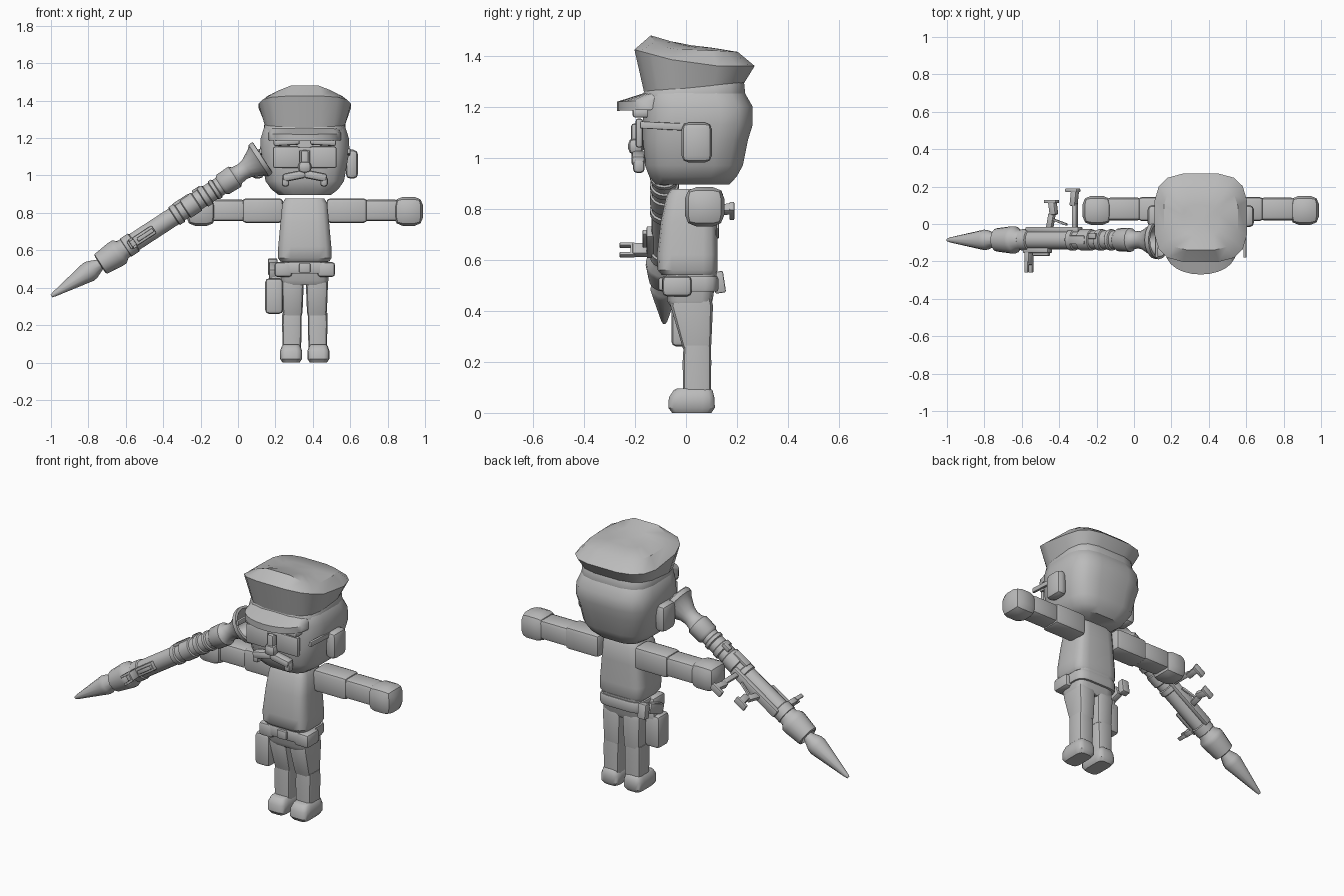
import bpy, bmesh, math
from mathutils import Matrix, Vector, Euler

CX = 0.357  # body centre line
grey = bpy.data.materials.new("plain grey")
grey.diffuse_color = (0.5, 0.5, 0.5, 1)


def finish(name, bm, angle=38):
    bmesh.ops.recalc_face_normals(bm, faces=bm.faces)
    me = bpy.data.meshes.new(name)
    bm.to_mesh(me)
    bm.free()
    me.materials.append(grey)
    for p in me.polygons:
        p.use_smooth = True
    me.set_sharp_from_angle(angle=math.radians(angle))
    ob = bpy.data.objects.new(name, me)
    bpy.context.collection.objects.link(ob)
    return ob


def box(name, c, size, bevel=0.015, rot=(0, 0, 0), mat=None, segs=2):
    bm = bmesh.new()
    bmesh.ops.create_cube(bm, size=1)
    bmesh.ops.scale(bm, vec=size, verts=bm.verts)
    if bevel:
        bmesh.ops.bevel(bm, geom=bm.edges[:], offset=bevel, segments=segs,
                        affect='EDGES', profile=0.5)
    m = Matrix.Translation(c) @ Euler(rot).to_matrix().to_4x4()
    bm.transform(mat @ m if mat else m)
    return finish(name, bm)


def skin(name, rings, cap=True):
    bm = bmesh.new()
    vs = [[bm.verts.new(p) for p in r] for r in rings]
    n = len(vs[0])
    for a, b in zip(vs, vs[1:]):
        for i in range(n):
            bm.faces.new((a[i], a[(i + 1) % n], b[(i + 1) % n], b[i]))
    if cap:
        for r in (vs[0], vs[-1]):
            c = sum((v.co for v in r), Vector()) / n
            cv = bm.verts.new(c)
            for i in range(n):
                bm.faces.new((r[i], r[(i + 1) % n], cv))
    return finish(name, bm)


def loft(name, rows, cx=CX, n=16, power=4, zfun=None):
    """rows: z, half width, front y, back y"""
    rings = []
    for k, (z, hx, y0, y1) in enumerate(rows):
        r = []
        for i in range(n):
            a = 2 * math.pi * (i + 0.5) / n
            c, s = math.cos(a), math.sin(a)
            u = math.copysign(abs(c) ** (2 / power), c)
            v = math.copysign(abs(s) ** (2 / power), s)
            dz = zfun(k, u, v) if zfun else 0
            r.append(Vector((cx + hx * u, (y0 + y1) / 2 + (y1 - y0) / 2 * v, z + dz)))
        rings.append(r)
    return skin(name, rings)


def lathe(name, prof, mat, n=16):
    """prof: distance along axis, radius"""
    return skin(name, [[mat @ Vector((r * math.cos(2 * math.pi * i / n),
                                      r * math.sin(2 * math.pi * i / n), s))
                        for i in range(n)] for s, r in prof])


# head
loft("head", [(.895, .14, -.12, .17), (.925, .18, -.145, .2), (.97, .212, -.163, .225),
              (1.07, .23, -.17, .245), (1.13, .242, -.17, .264), (1.2, .238, -.17, .264),
              (1.25, .222, -.165, .235), (1.28, .2, -.15, .22)], power=3.6)

# cap: band, crown and visor
loft("cap_band", [(1.21, .215, -.165, .232), (1.225, .222, -.172, .235),
                  (1.275, .218, -.168, .23), (1.29, .21, -.16, .222)], power=3.6,
     zfun=lambda k, u, v: .02 * v)


def crown_z(k, u, v):
    front = max(0, -v)
    if k == 0:
        return .02 * v
    if k == 1:
        return .065 * front
    if k == 2:
        return .065 * front * (1 - u * u) - .01 * max(0, v)
    return .025 * front


loft("cap_crown", [(1.27, .215, -.165, .228), (1.36, .25, -.205, .272),
                   (1.425, .20, -.14, .205), (1.432, .1, -.06, .1)],
     power=3.4, zfun=crown_z)
vis = []
for i in range(13):
    a = math.radians(-84 + 14 * i)
    sx, cy = math.sin(a), max(0, math.cos(a))
    xi, yi = CX + .185 * sx, -.09 - .07 * cy ** .6
    xo, yo = CX + .195 * sx, -.10 - .17 * cy ** .7
    zo = 1.225 - .005 * cy
    vis.append([Vector(p) for p in ((xi, yi, 1.255), (xo, yo, zo),
                                    (xo, yo, zo - .036), (xi, yi, 1.21))])
skin("cap_visor", vis)

# face: glasses, brows, nose, moustache, ears
for s in (-1, 1):
    box("lens", (CX + s * .098, -.183, 1.097), (.145, .03, .115), .012)
    box("brow", (CX + s * .098, -.175, 1.178), (.14, .07, .035), .012, (0, s * .06, 0))
    box("glasses_arm", (CX + s * .236, -.055, 1.123), (.016, .25, .028), .004, (-.05, 0, 0))
    box("ear", (CX + s * .252, .042, 1.06), (.065, .118, .155), .025)
    box("moustache_half", (CX + s * .057, -.187, .998), (.125, .055, .045), .016, (0, s * .2, 0))
    box("moustache_tip", (CX + s * .103, -.185, .968), (.04, .045, .055), .015)
box("glasses_bridge", (CX, -.185, 1.14), (.08, .02, .02), .005)
box("nose", (CX, -.19, 1.08), (.042, .05, .11), .012)
box("nose_tip", (CX, -.197, 1.045), (.07, .06, .065), .024)

# torso and hips
loft("torso", [(.54, .132, -.095, .115), (.56, .145, -.112, .125), (.62, .143, -.115, .125),
               (.75, .131, -.1, .122), (.85, .121, -.078, .118), (.877, .105, -.06, .1)],
     power=5)
loft("hips", [(.415, .118, -.06, .095), (.44, .128, -.075, .105), (.55, .125, -.08, .122)], power=5)
loft("belt", [(.475, .137, -.09, .124), (.485, .14, -.094, .128),
              (.525, .14, -.094, .128), (.535, .137, -.09, .124)], power=5)

# arms, legs, feet
for s in (-1, 1):
    box("upper_arm", (CX + s * .225, .08, .812), (.22, .13, .132), .022)
    box("forearm", (CX + s * .41, .08, .813), (.19, .122, .115), .022)
    box("hand", (CX + s * .555, .073, .808), (.155, .155, .155), .046)
    x = CX + s * .065
    loft("thigh", [(.25, .05, -.012, .098), (.27, .054, -.018, .1),
                   (.42, .06, -.062, .107), (.45, .058, -.055, .1)], x, 12, 5)
    xs = CX + s * .069
    loft("shin", [(.07, .05, -.012, .098), (.2, .053, -.014, .1), (.265, .052, -.01, .098)], xs, 12, 5)
    loft("foot", [(0, .046, -.055, .1), (.02, .06, -.07, .114), (.06, .06, -.068, .112),
                  (.088, .05, -.05, .105), (.096, .042, -.035, .095)], CX + s * .073, 16, 4.5)
    box("side_pouch", (CX + s * .115, -.035, .497), (.095, .115, .08), .018)
box("belt_buckle", (CX, -.097, .505), (.06, .02, .05), .006)

# holster and pistol
box("holster", (.193, -.005, .355), (.095, .105, .19), .02)
box("holster_strap", (.205, .01, .44), (.06, .075, .09), .012)
box("pistol_body", (.185, .03, .49), (.04, .13, .06), .008, (.35, 0, 0))
box("pistol_grip", (.185, .13, .512), (.05, .042, .085), .006, (.15, 0, 0))

# launcher: local z runs from the warhead tip to the exhaust
d = Vector((.838, 0, .5457)).normalized()
yv = Vector((0, 1, 0))
xv = yv.cross(d)
M = Matrix((xv, yv, d)).transposed().to_4x4()
M.translation = Vector((-.998, -.085, .355))
lathe("warhead", [(0, .008), (.02, .014), (.235, .055), (.26, .052), (.32, .026), (.36, .026)], M, 12)
lathe("launcher_muzzle", [(.345, .03), (.31, .05), (.315, .062), (.41, .073), (.435, .072),
                          (.455, .055), (.49, .052)], M)
lathe("launcher_tube", [(.45, .05), (1.12, .05)], M)
for a, b in ((.47, .53), (.78, .82), (.85, .93), (.96, 1.0), (1.03, 1.06)):
    lathe("tube_ring", [(a, .049), (a + .006, .057), (b - .006, .057), (b, .049)], M)
lathe("launcher_chamber", [(1.08, .05), (1.095, .062), (1.17, .064), (1.185, .05), (1.22, .046),
                           (1.25, .052), (1.31, .085), (1.325, .102), (1.35, .104),
                           (1.352, .09), (1.3, .055), (1.22, .025)], M)

# launcher fittings (local x down, y back)
box("heat_shield", (0, .055, .68), (.05, .03, .34), .008, mat=M)
box("front_grip_neck", (0, .10, .66), (.028, .08, .035), .006, (.2, 0, 0), M)
box("front_grip", (0, .17, .675), (.036, .075, .04), .008, (-.15, 0, 0), M)
box("front_grip_foot", (0, .205, .665), (.04, .018, .075), .005, mat=M)
box("trigger_guard", (0, .095, .72), (.016, .012, .09), .003, (.3, 0, 0), M)
box("rear_grip_neck", (0, .12, .815), (.026, .15, .028), .006, mat=M)
box("rear_grip", (0, .225, .81), (.036, .09, .036), .008, (.12, 0, 0), M)
box("rear_grip_foot", (0, .265, .8), (.04, .02, .075), .005, mat=M)
box("sight_base", (0, -.055, .575), (.05, .03, .16), .006, mat=M)
box("sight_rail", (0, -.075, .6), (.022, .02, .1), .004, mat=M)
box("sight_post", (0, -.095, .52), (.05, .06, .03), .005, mat=M)
for s in (-1, 1):
    box("sight_prong", (s * .022, -.145, .52), (.014, .06, .022), .003, mat=M)
box("sight_bar", (0, -.125, .52), (.055, .016, .024), .003, mat=M)
box("rear_sight_plate", (-.05, 0, .86), (.02, .045, .1), .005, mat=M)
box("tube_latch", (-.05, .02, .96), (.025, .03, .05), .005, mat=M)
